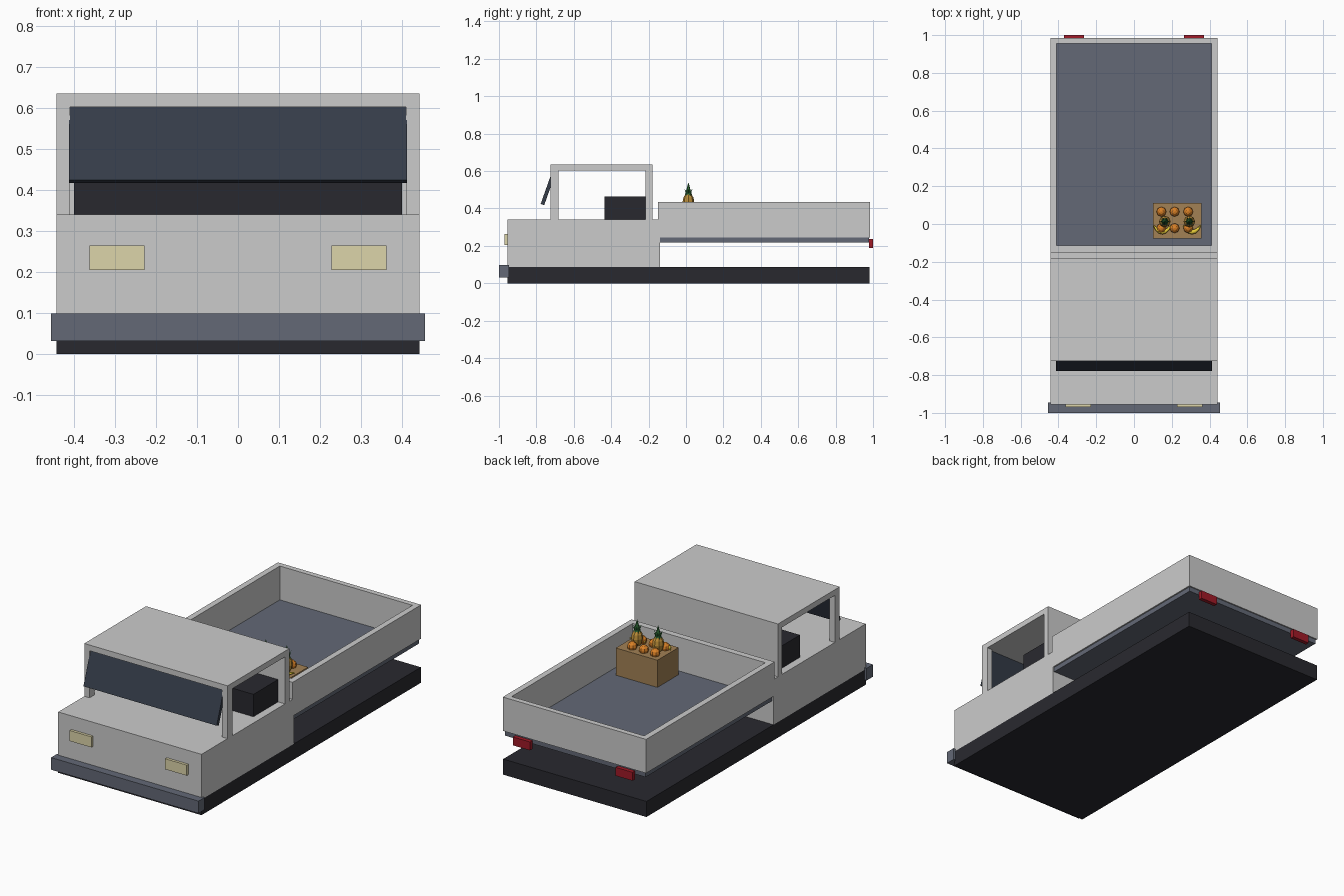
import bpy, math
from mathutils import Vector

if "Cube" in bpy.data.objects:
    bpy.data.objects.remove(bpy.data.objects["Cube"])


def mat(name, r, g, b):
    m = bpy.data.materials.new(name)
    m.diffuse_color = (r, g, b, 1)
    m.use_nodes = True
    m.node_tree.nodes["Principled BSDF"].inputs["Base Color"].default_value = m.diffuse_color
    return m


PAINT = mat("paint", 0.64, 0.64, 0.61)
DARK = mat("dark", 0.022, 0.022, 0.028)
SLATE = mat("slate", 0.125, 0.14, 0.18)
GLASS = mat("glass", 0.035, 0.045, 0.065)
LAMP = mat("lamp", 0.72, 0.66, 0.40)
RED = mat("red", 0.35, 0.01, 0.02)
WOOD = mat("wood", 0.36, 0.22, 0.09)
ORANGE = mat("orange", 0.70, 0.22, 0.02)
GOLD = mat("gold", 0.50, 0.27, 0.04)
GREEN = mat("green", 0.03, 0.16, 0.04)
YELLOW = mat("yellow", 0.80, 0.60, 0.04)


def finish(name, m):
    o = bpy.context.object
    o.name = name
    o.data.materials.append(m)
    return o


def box(name, x, y, z, m):
    """Box from (min, max) ranges."""
    bpy.ops.mesh.primitive_cube_add(size=1, location=[sum(r) / 2 for r in (x, y, z)])
    o = finish(name, m)
    o.scale = [r[1] - r[0] for r in (x, y, z)]
    return o


def cone(name, loc, r1, r2, h, n, m, tilt=0, turn=0):
    """Cone standing on loc, tilted outward in direction turn."""
    axis = Vector((math.sin(tilt) * math.cos(turn), math.sin(tilt) * math.sin(turn), math.cos(tilt)))
    bpy.ops.mesh.primitive_cone_add(vertices=n, radius1=r1, radius2=r2, depth=h,
                                    location=Vector(loc) + axis * h / 2, rotation=(0, tilt, turn))
    return finish(name, m)


W, I = 0.443, 0.41  # outer and inner half widths

# Chassis, front body, bumper
box("chassis", (-W, W), (-0.955, 0.982), (0, 0.087), DARK)
box("front_body", (-W, W), (-0.955, -0.14), (0.087, 0.34), PAINT)
box("front_bumper", (-0.456, 0.456), (-1.0, -0.945), (0.031, 0.099), SLATE)

# Cab: roof, rear wall, pillars, windscreen, seat
box("cab_roof", (-W, W), (-0.725, -0.18), (0.603, 0.635), PAINT)
box("cab_rear_wall", (-W, W), (-0.217, -0.18), (0.34, 0.603), PAINT)
for s in (-1, 1):
    box("front_pillar", sorted((s * I, s * W)), (-0.725, -0.683), (0.34, 0.603), PAINT)
    box("headlight", sorted((s * 0.228, s * 0.362)), (-0.97, -0.95), (0.205, 0.264), LAMP)
    box("tail_light", sorted((s * 0.265, s * 0.37)), (0.978, 1.0), (0.19, 0.237), RED)
glass = box("windscreen", (-0.412, 0.412), (-0.745, -0.725), (0.415, 0.611), GLASS)
glass.rotation_euler.x = -0.34
box("seat", (-0.4, 0.4), (-0.435, -0.217), (0.34, 0.465), DARK)

# Cargo bed
box("bed_floor", (-0.435, 0.435), (-0.14, 0.978), (0.219, 0.246), SLATE)
for s in (-1, 1):
    box("bed_side", sorted((s * I, s * W)), (-0.15, 0.985), (0.246, 0.435), PAINT)
box("bed_front", (-I, I), (-0.15, -0.115), (0.246, 0.435), PAINT)
box("tailgate", (-I, I), (0.955, 0.985), (0.246, 0.435), PAINT)

# Fruit crate
TOP = 0.398
box("crate", (0.1, 0.357), (-0.077, 0.11), (0.246, TOP), WOOD)
for x in (0.145, 0.215, 0.287):
    for y in (-0.022, 0.065):
        bpy.ops.mesh.primitive_uv_sphere_add(segments=8, ring_count=6, radius=0.026, location=(x, y, TOP + 0.012))
        finish("orange", ORANGE)

# Pineapples with leafy crowns
for x in (0.163, 0.293):
    bpy.ops.mesh.primitive_uv_sphere_add(segments=8, ring_count=6, radius=1, location=(x, 0.013, TOP + 0.038))
    finish("pineapple", GOLD).scale = (0.031, 0.031, 0.047)
    cone("crown", (x, 0.013, 0.468), 0.02, 0, 0.072, 6, GREEN)
    for k in range(6):
        cone("crown_leaf", (x, 0.013, 0.468), 0.009, 0, 0.045, 4, GREEN, 0.6, k * math.pi / 3)

# Bananas: tapered arcs
for cx in (0.15, 0.307):
    cu = bpy.data.curves.new("banana", "CURVE")
    cu.dimensions = "3D"
    cu.bevel_depth = 0.012
    cu.bevel_resolution = 1
    cu.use_fill_caps = True
    sp = cu.splines.new("POLY")
    sp.points.add(6)
    for i, p in enumerate(sp.points):
        t = i / 3 - 1
        p.co = (cx + 0.046 * t, -0.043 + 0.035 * t * t, TOP + 0.012, 1)
        p.radius = 1 - 0.75 * t * t
    cu.materials.append(YELLOW)
    o = bpy.data.objects.new("banana", cu)
    bpy.context.collection.objects.link(o)
    bpy.ops.object.select_all(action="DESELECT")
    o.select_set(True)
    bpy.context.view_layer.objects.active = o
    bpy.ops.object.convert(target="MESH")
